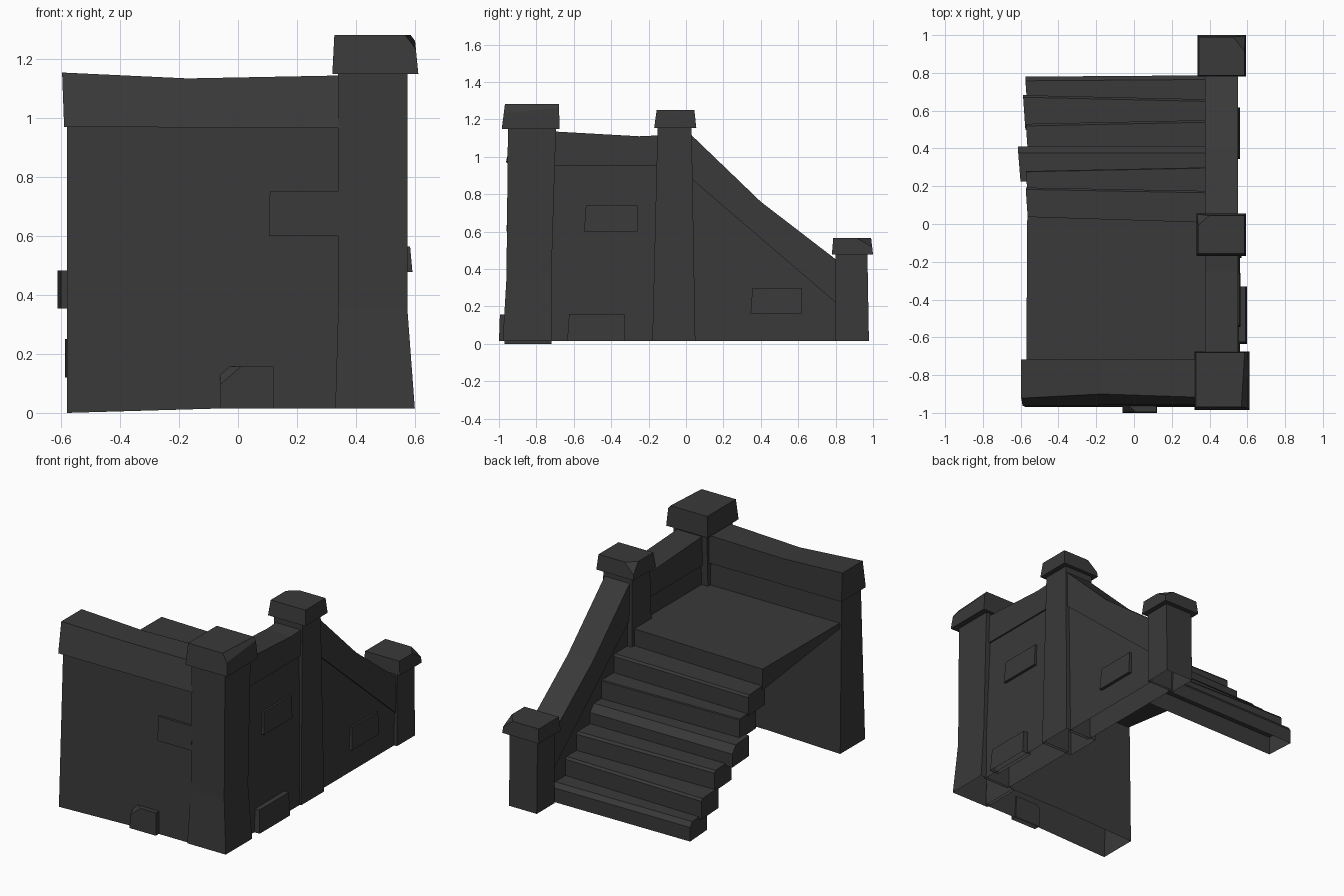
import bpy, bmesh
from mathutils import Vector

if "Cube" in bpy.data.objects:
    bpy.data.objects.remove(bpy.data.objects["Cube"])

stone = bpy.data.materials.new("dark_grey_stone")
stone.use_nodes = True
GREY = (0.041, 0.041, 0.041, 1)
stone.diffuse_color = GREY
stone.node_tree.nodes["Principled BSDF"].inputs["Base Color"].default_value = GREY
BASE = 0.015


def finish(name, bm, hollow=False):
    """Make the object; a hollow one loses its underside."""
    bmesh.ops.recalc_face_normals(bm, faces=bm.faces)
    if hollow:
        bm.normal_update()
        under = [f for f in bm.faces if f.normal.z < -0.9]
        bmesh.ops.delete(bm, geom=under, context='FACES')
    mesh = bpy.data.meshes.new(name)
    bm.to_mesh(mesh)
    bm.free()
    mesh.materials.append(stone)
    obj = bpy.data.objects.new(name, mesh)
    bpy.context.collection.objects.link(obj)


def skin(rings):
    """Join matching rings of points into a capped solid."""
    bm = bmesh.new()
    loops = [[bm.verts.new(p) for p in ring] for ring in rings]
    n = len(loops[0])
    for a, b in zip(loops, loops[1:]):
        for i in range(n):
            j = (i + 1) % n
            bm.faces.new((a[i], a[j], b[j], b[i]))
    bm.faces.new(loops[0][::-1])
    bm.faces.new(loops[-1])
    return bm


def tower(name, levels, hollow=False, cut=None):
    """Stack of rectangles (z, x0, x1, y0, y1), with an optional chipped corner."""
    bm = skin([[(x0, y0, z), (x1, y0, z), (x1, y1, z), (x0, y1, z)]
               for z, x0, x1, y0, y1 in levels])
    if cut:
        point, normal = cut
        geom = bm.verts[:] + bm.edges[:] + bm.faces[:]
        bmesh.ops.bisect_plane(bm, geom=geom, plane_co=point,
                               plane_no=Vector(normal).normalized(), clear_outer=True)
        bmesh.ops.holes_fill(bm, edges=[e for e in bm.edges if e.is_boundary])
    finish(name, bm, hollow)


def side_panel(name, profile, x0, x1, hollow=False):
    """Side profile in (y, z) extruded across x."""
    finish(name, skin([[(x, y, z) for y, z in profile] for x in (x0, x1)]), hollow)


# Front wall, thicker at its foot
wall_outline = [(-0.58, 0.0), (-0.06, BASE), (0.35, BASE), (0.35, 0.975), (-0.58, 0.975)]
finish("front_wall",
       skin([[(x, -0.97 + 0.043 * z, z) for x, z in wall_outline],
             [(x, -0.72 - 0.015 * z, z) for x, z in wall_outline]]), True)

# Sagging coping with a leaning front face
coping = [(-0.59, 0.97, -0.963), (0.35, 0.968, -0.955), (0.35, 1.145, -0.917),
          (-0.17, 1.135, -0.9), (-0.597, 1.155, -0.922)]
finish("front_coping", skin([[(x, y, z) for x, z, y in coping],
                             [(x, -0.718, z) for x, z, y in coping]]))

# Side wall beside the landing
tower("landing_side_wall", [(BASE, 0.38, 0.56, -0.73, -0.16),
                            (0.955, 0.385, 0.54, -0.73, -0.14)], True)
side_panel("landing_side_coping",
           [(-0.73, 0.95), (-0.14, 0.95), (-0.14, 1.115), (-0.25, 1.11), (-0.73, 1.137)],
           0.375, 0.55)

# Sloping side wall beside the steps
side_panel("stair_side_wall",
           [(0.03, BASE), (0.81, BASE), (0.81, 0.22), (0.02, 0.895)], 0.385, 0.54, True)
side_panel("stair_side_coping",
           [(0.02, 0.89), (0.81, 0.213), (0.81, 0.445), (0.4, 0.76), (0.02, 1.125)],
           0.375, 0.55)

# Pillars
tower("front_pillar", [(BASE, 0.33, 0.60, -0.98, -0.715),
                       (0.35, 0.34, 0.575, -0.96, -0.72),
                       (1.155, 0.34, 0.575, -0.952, -0.695)], True)
tower("middle_pillar", [(BASE, 0.345, 0.57, -0.18, 0.05),
                        (1.158, 0.36, 0.56, -0.152, 0.03)], True)
tower("back_pillar", [(BASE, 0.365, 0.56, 0.797, 0.978),
                      (0.482, 0.365, 0.56, 0.80, 0.97)], True)

# Pillar caps, each with one chipped corner
tower("front_cap", [(1.15, 0.32, 0.612, -0.985, -0.675),
                    (1.282, 0.327, 0.599, -0.968, -0.68)],
      cut=((0.57, -0.96, 1.28), (0.8, -0.05, 0.6)))
tower("middle_cap", [(1.155, 0.33, 0.592, -0.17, 0.055),
                     (1.25, 0.34, 0.584, -0.157, 0.045)],
      cut=((0.40, 0.045, 1.25), (-17, 20, 20)))
tower("back_cap", [(0.478, 0.335, 0.592, 0.78, 1.0),
                   (0.565, 0.343, 0.584, 0.787, 0.99)],
      cut=((0.53, 0.985, 0.565), (18, 14, 25)))

# Landing slab, thinning toward the front wall
finish("landing", skin([[(-0.57, -0.73, z + thin), (0.385, -0.73, z + thin),
                         (0.385, 0.01, z), (-0.565, 0.04, z)]
                        for z, thin in ((0.69, 0.10), (0.825, 0))]))

# Uneven steps: nose y at the free end, nose y at the wall, free end x, worn lip
steps = [(0.78, 0.787, -0.575, 0.022), (0.682, 0.66, -0.587, 0.011),
         (0.53, 0.55, -0.572, 0.011), (0.41, 0.412, -0.613, 0.035),
         (0.28, 0.30, -0.572, 0.004), (0.193, 0.175, -0.573, 0.01)]
RISE = 0.117
for i, (nose_free, nose_wall, end, lip) in enumerate(steps):
    low = max(BASE, i * RISE + 0.003)
    top = i * RISE + 0.133
    rings = [[(x + back, nose - 0.185, low), (x, nose, low), (x, nose, top - 1.3 * lip),
              (x, nose - lip, top), (x + back, nose - 0.185, top)]
             for x, nose, back in ((end, nose_free, 0.012), (0.39, nose_wall, 0))]
    finish("step_%d" % (i + 1), skin(rings), True)

# Raised stones on the front wall
tower("front_stone_upper", [(0.60, 0.105, 0.345, -0.96, -0.94),
                            (0.752, 0.108, 0.345, -0.953, -0.935)])
tower("front_stone_lower", [(BASE, -0.062, 0.122, -1.0, -0.96),
                            (0.157, -0.06, 0.12, -0.995, -0.955)], True,
      cut=((0.01, -0.995, 0.157), (-0.5, -0.6, 0.6)))

# Raised stones on the side walls: z range, y range, outer x
for i, (z0, z1, y0, y1, x) in enumerate([(0.60, 0.74, -0.545, -0.26, 0.565),
                                         (BASE, 0.16, -0.635, -0.33, 0.597),
                                         (0.16, 0.30, 0.345, 0.618, 0.56)]):
    tower("side_stone_%d" % (i + 1), [(z0, 0.535, x, y0, y1),
                                      (z1, 0.535, x - 0.008, y0 + 0.01, y1)], z0 == BASE)
